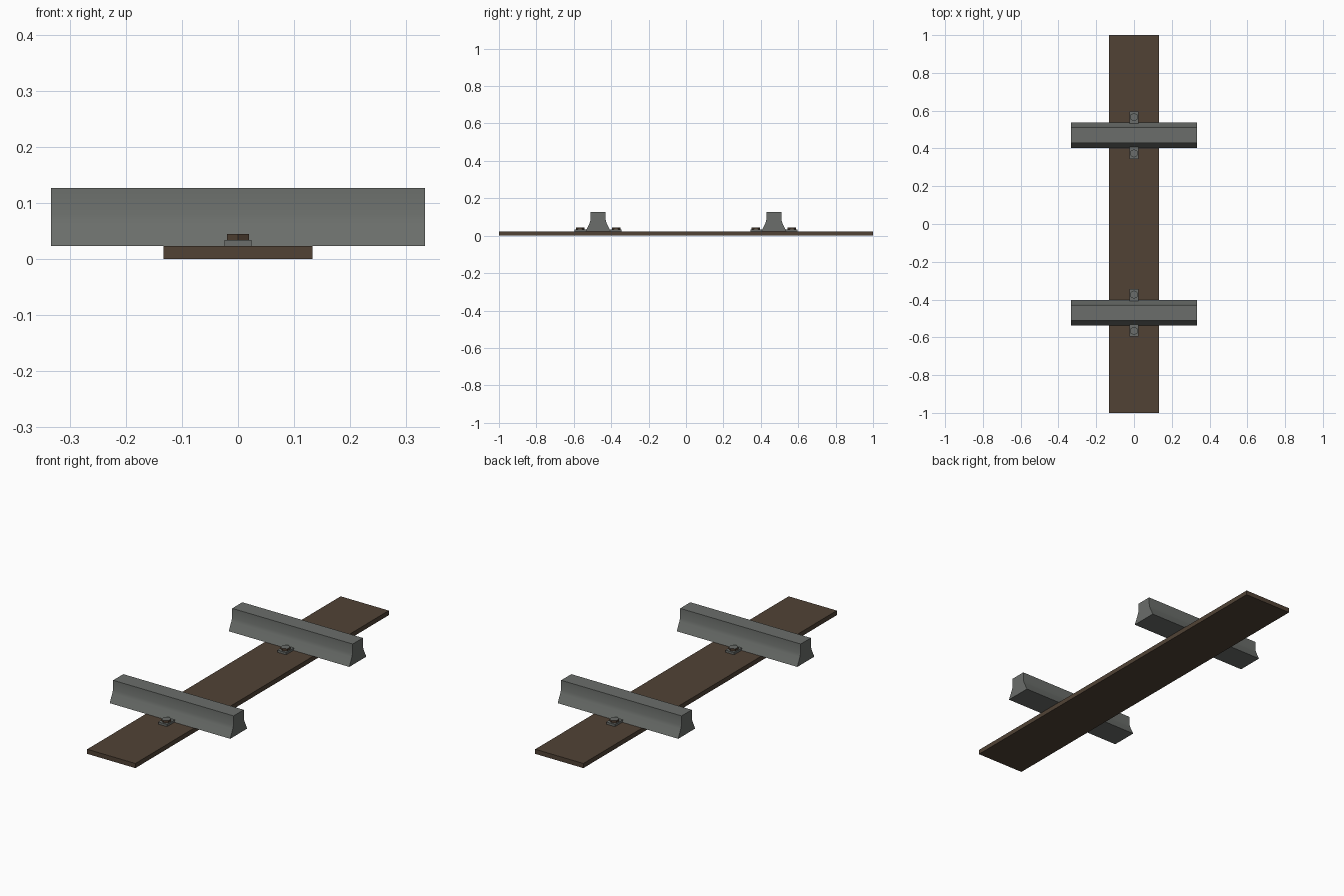
import bpy, bmesh, math
from mathutils import Matrix

if "Cube" in bpy.data.objects:
    bpy.data.objects.remove(bpy.data.objects["Cube"])


def material(name, rgb):
    m = bpy.data.materials.new(name)
    m.diffuse_color = (*rgb, 1)
    m.use_nodes = True
    m.node_tree.nodes["Principled BSDF"].inputs["Base Color"].default_value = m.diffuse_color
    return m


STEEL = material("steel grey", (0.145, 0.155, 0.145))
WOOD = material("dark wood", (0.082, 0.055, 0.036))
RUST = material("rusty brown", (0.075, 0.048, 0.030))


def finish(bm, name, *mats):
    bmesh.ops.recalc_face_normals(bm, faces=bm.faces)
    me = bpy.data.meshes.new(name)
    bm.to_mesh(me)
    bm.free()
    for m in mats:
        me.materials.append(m)
    ob = bpy.data.objects.new(name, me)
    bpy.context.collection.objects.link(ob)
    return ob


def box(name, x, y, z0, z1, cy, mat):
    bm = bmesh.new()
    bmesh.ops.create_cube(bm, size=1, matrix=Matrix.Translation((0, cy, (z0 + z1) / 2))
                          @ Matrix.Diagonal((x, y, z1 - z0, 1)))
    return finish(bm, name, mat)


def rail(name, cy):
    # half profile from foot to head, mirrored and extruded along x
    half = [(0.067, 0.023), (0.061, 0.036), (0.047, 0.064), (0.041, 0.08), (0.04, 0.127)]
    prof = half + [(-y, z) for y, z in reversed(half)]
    bm = bmesh.new()
    f = bm.faces.new([bm.verts.new((-0.333, cy + y, z)) for y, z in prof])
    ext = bmesh.ops.extrude_face_region(bm, geom=[f])
    verts = [v for v in ext["geom"] if isinstance(v, bmesh.types.BMVert)]
    bmesh.ops.translate(bm, verts=verts, vec=(0.666, 0, 0))
    ob = finish(bm, name, STEEL)
    bpy.ops.object.select_all(action='DESELECT')
    ob.select_set(True)
    bpy.context.view_layer.objects.active = ob
    bpy.ops.object.shade_smooth_by_angle(angle=math.radians(35))


def bolt(name, cy):
    # hexagonal head, brown sides and a steel top
    bm = bmesh.new()
    bmesh.ops.create_cone(bm, cap_ends=True, segments=6, radius1=0.0225, radius2=0.0225,
                          depth=0.012, matrix=Matrix.Translation((0, cy, 0.039))
                          @ Matrix.Rotation(math.pi / 2, 4, 'Z'))
    xs = max(v.co.x for v in bm.verts)
    if xs > 0.021:  # keep a corner pointing to the front
        bmesh.ops.rotate(bm, verts=bm.verts, cent=(0, cy, 0),
                         matrix=Matrix.Rotation(math.pi / 6, 3, 'Z'))
    bm.normal_update()
    for f in bm.faces:
        f.material_index = 0 if abs(f.normal.z) > 0.5 else 1
    finish(bm, name, STEEL, RUST)


# wooden sleeper
box("sleeper", 0.266, 2.0, 0, 0.023, 0, WOOD)

# rails with a clip plate and bolt on either side
for side, cy in (("front", -0.47), ("back", 0.47)):
    rail(side + "_rail", cy)
    for pos, s in (("near", -1), ("far", 1)):
        box(f"{side}_{pos}_clip", 0.048, 0.062, 0.023, 0.034, cy + s * 0.094, STEEL)
        bolt(f"{side}_{pos}_bolt", cy + s * 0.096)
